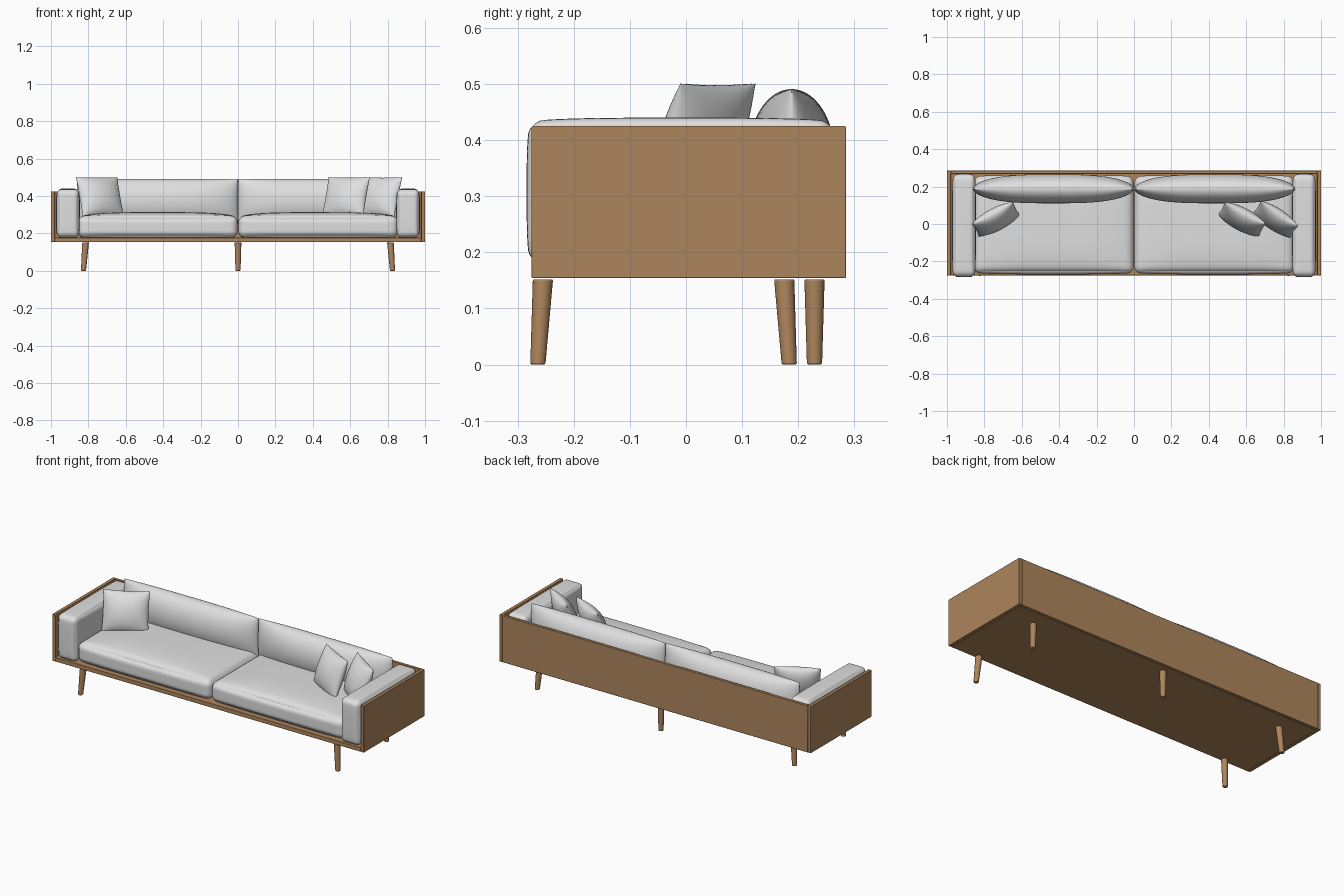
import bpy, bmesh, math
from mathutils import Vector, Matrix

if "Cube" in bpy.data.objects:
    bpy.data.objects.remove(bpy.data.objects["Cube"])


def material(name, rgb):
    m = bpy.data.materials.new(name)
    m.diffuse_color = (*rgb, 1)
    m.use_nodes = True
    m.node_tree.nodes["Principled BSDF"].inputs["Base Color"].default_value = m.diffuse_color
    return m


WOOD = material("warm_wood", (0.42, 0.235, 0.107))
FABRIC = material("light_grey_fabric", (0.74, 0.74, 0.74))


def finish(name, bm, mat, angle=40, bevel=0):
    bmesh.ops.recalc_face_normals(bm, faces=bm.faces[:])
    me = bpy.data.meshes.new(name)
    bm.to_mesh(me)
    bm.free()
    me.materials.append(mat)
    ob = bpy.data.objects.new(name, me)
    bpy.context.collection.objects.link(ob)
    if bevel:
        b = ob.modifiers.new("soft_edge", 'BEVEL')
        b.width, b.segments, b.limit_method = bevel, 2, 'ANGLE'
    bpy.ops.object.select_all(action='DESELECT')
    ob.select_set(True)
    bpy.context.view_layer.objects.active = ob
    bpy.ops.object.shade_smooth_by_angle(angle=math.radians(angle))
    return ob


def board(name, lo, hi):
    lo, hi = Vector(lo), Vector(hi)
    bm = bmesh.new()
    bmesh.ops.create_cube(bm, size=1)
    for v in bm.verts:
        v.co = (lo + hi) / 2 + v.co * (hi - lo)
    finish(name, bm, WOOD, 30, 0.002)


def leg(name, top, foot, height=0.152):
    # tapered round leg, leaning from top to foot
    bm = bmesh.new()
    bmesh.ops.create_cone(bm, cap_ends=True, segments=24, radius1=0.0135,
                          radius2=0.018, depth=height)
    for v in bm.verts:
        t = v.co.z / height + 0.5
        v.co.x += foot[0] + (top[0] - foot[0]) * t
        v.co.y += foot[1] + (top[1] - foot[1]) * t
        v.co.z = height * t
    finish(name, bm, WOOD, 40, 0.003)


def box_cushion(name, lo, hi, r, bulge):
    # rounded box whose faces swell by bulge (x, y, z)
    lo, hi = Vector(lo), Vector(hi)
    mid, half = (lo + hi) / 2, (hi - lo) / 2
    bm = bmesh.new()
    bmesh.ops.create_cube(bm, size=2)
    bmesh.ops.subdivide_edges(bm, edges=bm.edges[:], cuts=25, use_grid_fill=True)
    for v in bm.verts:
        p = Vector([math.sin(c * math.pi / 2) for c in v.co])
        q = Vector([p[i] * half[i] for i in range(3)])
        inner = Vector([max(-half[i] + r, min(half[i] - r, q[i])) for i in range(3)])
        q = inner + (q - inner).normalized() * r
        f = [1 - c ** 4 for c in p]
        for i in range(3):
            q[i] += bulge[i] * p[i] * f[(i + 1) % 3] * f[(i + 2) % 3]
        v.co = mid + q
    finish(name, bm, FABRIC, 60)


def pillow(name, w, h, t, loc, tilt=0, turn=0, pinch=0.04, power=2, n=28):
    # two swollen sheets joined at an edge seam
    bm = bmesh.new()
    for side in (1, -1):
        rows = []
        for j in range(n + 1):
            b = math.sin((j / n - 0.5) * math.pi)
            row = []
            for i in range(n + 1):
                a = math.sin((i / n - 0.5) * math.pi)
                d = max(0, 1 - abs(a) ** power) ** 0.55 * max(0, 1 - b * b) ** 0.5
                row.append(bm.verts.new((a * w / 2 * (1 - pinch * (1 - b * b)),
                                         side * d * t / 2,
                                         b * h / 2 * (1 - pinch * (1 - a * a)))))
            rows.append(row)
        for j in range(n):
            for i in range(n):
                bm.faces.new((rows[j][i], rows[j][i + 1],
                              rows[j + 1][i + 1], rows[j + 1][i]))
    bmesh.ops.remove_doubles(bm, verts=bm.verts[:], dist=0.00002)
    m = (Matrix.Translation(loc) @ Matrix.Rotation(math.radians(turn), 4, 'Z')
         @ Matrix.Rotation(math.radians(tilt), 4, 'X'))
    bmesh.ops.transform(bm, matrix=m, verts=bm.verts[:])
    finish(name, bm, FABRIC, 70)


# wooden tray frame
board("base_board", (-0.98, -0.275, 0.154), (0.98, 0.268, 0.178))
board("back_panel", (-0.98, 0.268, 0.154), (0.98, 0.285, 0.425))

for s, side in ((-1, "left"), (1, "right")):
    def span(a, b):
        return tuple(sorted((s * a, s * b)))

    # side panels
    x0, x1 = span(0.98, 1.0)
    board(side + "_side_panel", (x0, -0.275, 0.154), (x1, 0.285, 0.425))
    # splayed legs
    leg(side + "_front_leg", (s * 0.815, -0.255), (s * 0.826, -0.264))
    leg(side + "_back_leg", (s * 0.815, 0.175), (s * 0.826, 0.184))
    # arm cushions
    x0, x1 = span(0.85, 0.968)
    box_cushion(side + "_arm_cushion", (x0, -0.278, 0.18), (x1, 0.262, 0.434),
                0.024, (0.005, 0.006, 0.006))
    # seat cushions
    x0, x1 = span(0.002, 0.856)
    box_cushion(side + "_seat_cushion", (x0, -0.262, 0.178), (x1, 0.255, 0.292),
                0.035, (0.0, 0.007, 0.022))
    # back cushions
    pillow(side + "_back_cushion", 0.86, 0.24, 0.155, (s * 0.431, 0.188, 0.371),
           pinch=0.0, power=3, n=36)

# middle back leg
leg("middle_back_leg", (0, 0.229), (0, 0.229))

# loose throw pillows
pillow("left_throw_pillow", 0.25, 0.225, 0.105, (-0.738, 0.025, 0.395), -20, 28)
pillow("right_inner_throw_pillow", 0.25, 0.225, 0.105, (0.577, 0.025, 0.395), -20, -28)
pillow("right_outer_throw_pillow", 0.24, 0.225, 0.10, (0.757, 0.025, 0.395), -20, -34)
